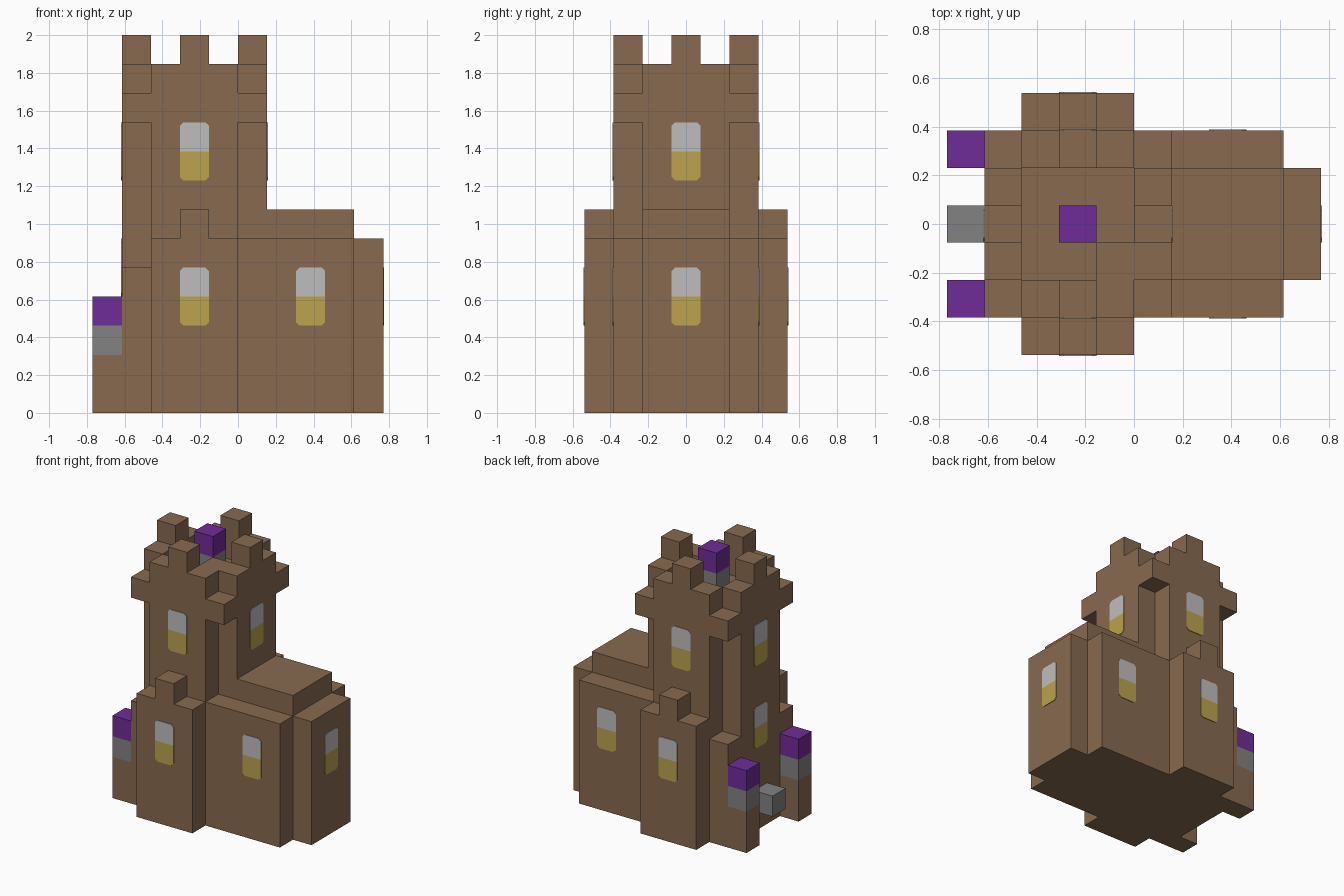
import bpy
import bmesh
from mathutils import Matrix, Vector
from math import pi

U = 2 / 13          # one block
TX = -1.5           # tower centre along x, in blocks

old = bpy.data.objects.get("Cube")
if old:
    bpy.data.objects.remove(old)


def material(name, srgb):
    color = [((c / 255 + 0.055) / 1.055) ** 2.4 for c in srgb] + [1]
    m = bpy.data.materials.new(name)
    m.use_nodes = True
    m.diffuse_color = color
    m.node_tree.nodes["Principled BSDF"].inputs["Base Color"].default_value = color
    return m


BROWN = material("brown stone", (136, 106, 79))
PURPLE = material("purple", (112, 44, 152))
GREY = material("grey", (130, 130, 130))
PANE = material("pale pane", (190, 190, 190))
GOLD = material("gold pane", (188, 163, 76))


def prism(name, outline, z0, z1, mat, matrix=Matrix()):
    """Extrude a flat outline from z0 to z1, measured in blocks."""
    bm = bmesh.new()
    face = bm.faces.new([bm.verts.new((x, y, z0)) for x, y in outline])
    top = bmesh.ops.extrude_face_region(bm, geom=[face])["geom"]
    bmesh.ops.translate(bm, vec=(0, 0, z1 - z0),
                        verts=[v for v in top if isinstance(v, bmesh.types.BMVert)])
    bmesh.ops.recalc_face_normals(bm, faces=bm.faces)
    bm.transform(Matrix.Scale(U, 4) @ matrix)
    mesh = bpy.data.meshes.new(name)
    bm.to_mesh(mesh)
    bm.free()
    mesh.materials.append(mat)
    obj = bpy.data.objects.new(name, mesh)
    bpy.context.collection.objects.link(obj)
    return obj


def box(name, x0, x1, y0, y1, z0, z1, mat=BROWN):
    return prism(name, [(x0, y0), (x1, y0), (x1, y1), (x0, y1)], z0, z1, mat)


def window(name, x, y, z, turn):
    """Two-tone plate with clipped corners; turn is its angle from the front."""
    c = 0.12
    half = [(-0.5, 0), (0.5, 0), (0.5, 1 - c), (0.5 - c, 1), (c - 0.5, 1), (-0.5, 1 - c)]
    place = (Matrix.Translation(Vector((x, y, z))) @ Matrix.Rotation(turn, 4, "Z")
             @ Matrix.Rotation(pi / 2, 4, "X"))
    prism(name + "_upper_pane", half, 0, 0.03, PANE, place)
    prism(name + "_lower_pane", [(px, -py) for px, py in half], 0, 0.03, GOLD, place)


# Tower: cross-shaped shaft, wide square crown
quarter = [(1.5, 1.5), (1.5, 2.5), (-1.5, 2.5)]
cross = []
for k in range(4):
    spin = Matrix.Rotation(k * pi / 2, 2)
    cross += [tuple(spin @ Vector(p)) for p in quarter]
prism("tower_shaft", [(x + TX, y) for x, y in cross], 0, 10, BROWN)
box("tower_crown", TX - 2.5, TX + 2.5, -2.5, 2.5, 10, 11)

# Parapets, merlons and upper windows on the four tower sides
for k, side in enumerate(("front", "left", "back", "right")):
    spin = Matrix.Translation((TX, 0, 0)) @ Matrix.Rotation(k * pi / 2, 4, "Z")
    for part, w, z in (("parapet", 1.5, 11), ("merlon", 0.5, 12)):
        prism(f"{side}_{part}", [(-w, -2.5), (w, -2.5), (w, -1.5), (-w, -1.5)],
              z, z + 1, BROWN, spin)
    spot = spin @ Vector((0, -2.5, 9))
    window(f"{side}_tower_window", *spot, k * pi / 2)

# Roof details inside the parapet
box("roof_step", -1, 0, -1.5, -0.5, 11, 12)
box("roof_post", -2, -1, -0.5, 0.5, 11, 12, GREY)
box("roof_post_cap", -2, -1, -0.5, 0.5, 12, 13, PURPLE)

# Hall with raised roof and end bay
box("hall", 0, 4, -2.5, 2.5, 0, 6)
box("hall_roof", 1, 4, -1.5, 1.5, 6, 7)
box("hall_end_bay", 4, 5, -1.5, 1.5, 0, 6)
window("hall_end_window", 5, 0, 4, pi / 2)

# Porches, buttresses and gate posts, mirrored front and back
for s, side in ((-1, "front"), (1, "back")):
    turn = 0 if s < 0 else pi
    box(f"{side}_porch", -3, 0, *sorted((s * 2.5, s * 3.5)), 0, 6)
    box(f"{side}_porch_merlon", -2, -1, *sorted((s * 2.5, s * 3.5)), 6, 7)
    window(f"{side}_porch_window", TX, s * 3.5, 4, turn)
    window(f"{side}_hall_window", 2.5, s * 2.5, 4, turn)
    ys = sorted((s * 1.5, s * 2.5))
    box(f"{side}_buttress", -4, -3, *ys, 0, 5)
    box(f"{side}_gate_post", -5, -4, *ys, 0, 2)
    box(f"{side}_gate_lamp_base", -5, -4, *ys, 2, 3, GREY)
    box(f"{side}_gate_lamp", -5, -4, *ys, 3, 4, PURPLE)

# Gate side: grey block and low window
box("gate_block", -5, -4, -0.5, 0.5, 1, 2, GREY)
window("gate_window", -4, 0, 5, -pi / 2)
